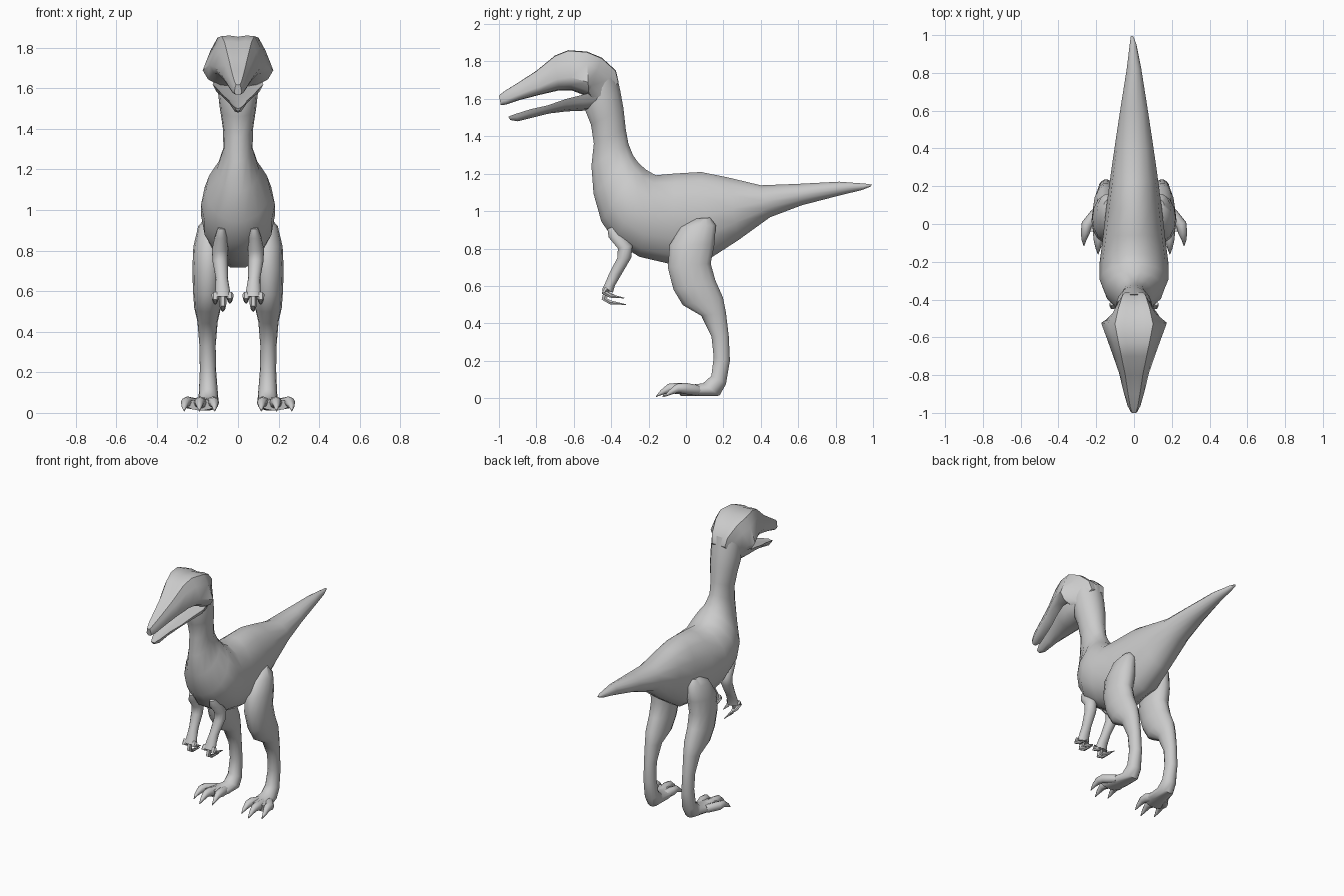
import bpy, bmesh, math
from mathutils import Vector

skin = bpy.data.materials.new("grey skin")
skin.diffuse_color = (0.6, 0.6, 0.6, 1)


def circle(n):
    return [(math.cos(2 * math.pi * i / n), math.sin(2 * math.pi * i / n)) for i in range(n)]


# Cross sections: u = sideways, v = from second profile point (-1) to first (+1)
ROUND = circle(14)
HEAD = [(0, .94), (.3, 1), (.58, .97), (.78, .45), (1, -.35), (.85, -.72), (.5, -.95), (0, -1)]
HEAD += [(-u, v) for u, v in HEAD[-2:0:-1]]
JAW = [(0, .55), (.75, .7), (1, 1), (.85, .1), (.5, -.7), (0, -1)]
JAW += [(-u, v) for u, v in JAW[-2:0:-1]]


def finish(name, bm, angle=50):
    bmesh.ops.recalc_face_normals(bm, faces=bm.faces)
    me = bpy.data.meshes.new(name)
    bm.to_mesh(me)
    bm.free()
    me.materials.append(skin)
    ob = bpy.data.objects.new(name, me)
    bpy.context.collection.objects.link(ob)
    bpy.ops.object.select_all(action='DESELECT')
    ob.select_set(True)
    bpy.context.view_layer.objects.active = ob
    bpy.ops.object.shade_smooth_by_angle(angle=math.radians(angle))
    return ob


def skin_rings(bm, rings):
    loops = [[bm.verts.new(p) for p in r] for r in rings]
    n = len(loops[0])
    for a, b in zip(loops, loops[1:]):
        for i in range(n):
            bm.faces.new((a[i], a[(i + 1) % n], b[(i + 1) % n], b[i]))
    bm.faces.new(loops[0])
    bm.faces.new(loops[-1])


def loft(bm, stations, shape=ROUND):
    """Each station: y1, z1, y2, z2, centre x, half width."""
    rings = []
    for y1, z1, y2, z2, x, w in stations:
        rings.append([(x + u * w, (y1 + y2) / 2 + v * (y1 - y2) / 2,
                       (z1 + z2) / 2 + v * (z1 - z2) / 2) for u, v in shape])
    skin_rings(bm, rings)


def tube(bm, path, n=8):
    """Each path point: x, y, z, radius."""
    pts = [Vector(p[:3]) for p in path]
    rings = []
    for i, p in enumerate(pts):
        t = (pts[min(i + 1, len(pts) - 1)] - pts[max(i - 1, 0)]).normalized()
        side = (Vector((1, 0, 0)) - t * t.x).normalized()
        up = side.cross(t)
        rings.append([p + (side * u + up * v) * path[i][3] for u, v in circle(n)])
    skin_rings(bm, rings)


# Tail, trunk and neck
bm = bmesh.new()
loft(bm, [
    (.995, 1.142, .985, 1.13, -.01, .008), (.96, 1.147, .94, 1.112, -.005, .018),
    (.82, 1.158, .83, 1.085, 0, .038), (.6, 1.147, .62, 1.03, 0, .072),
    (.4, 1.14, .45, .965, 0, .1), (.22, 1.185, .28, .84, 0, .125),
    (.08, 1.215, .12, .735, 0, .145), (-.06, 1.207, -.08, .71, 0, .165),
    (-.16, 1.197, -.25, .75, 0, .182), (-.21, 1.225, -.38, .83, 0, .182),
    (-.25, 1.26, -.455, .94, 0, .158), (-.28, 1.30, -.497, 1.09, 0, .105),
    (-.305, 1.36, -.508, 1.24, 0, .072), (-.32, 1.44, -.495, 1.36, 0, .074),
    (-.332, 1.55, -.51, 1.46, 0, .09), (-.35, 1.65, -.54, 1.535, 0, .1),
    (-.372, 1.745, -.53, 1.60, 0, .1)])
finish("body", bm)

# Skull with upper beak, flared at the cheeks
bm = bmesh.new()
loft(bm, [
    (-.36, 1.69, -.48, 1.55, 0, .085), (-.375, 1.752, -.51, 1.57, 0, .105),
    (-.45, 1.82, -.53, 1.60, 0, .145), (-.53, 1.853, -.52, 1.61, 0, .174),
    (-.63, 1.86, -.61, 1.645, 0, .14), (-.70, 1.832, -.68, 1.645, 0, .115),
    (-.80, 1.75, -.78, 1.622, 0, .08), (-.90, 1.685, -.89, 1.594, 0, .054),
    (-.97, 1.642, -.96, 1.57, 0, .034), (-1, 1.618, -.99, 1.566, 0, .018)], HEAD)
finish("head", bm, 45)

# Lower jaw
bm = bmesh.new()
loft(bm, [
    (-.45, 1.65, -.45, 1.53, 0, .1), (-.56, 1.62, -.54, 1.537, 0, .125),
    (-.64, 1.60, -.64, 1.533, 0, .105), (-.74, 1.565, -.73, 1.522, 0, .075),
    (-.83, 1.545, -.82, 1.5, 0, .05), (-.91, 1.52, -.9, 1.48, 0, .032),
    (-.95, 1.505, -.94, 1.487, 0, .014)], JAW)
finish("lower_jaw", bm, 45)

for name, s in (("right", 1), ("left", -1)):
    # Leg from hip to sole
    bm = bmesh.new()
    loft(bm, [(a, b, c, d, s * x, w) for a, b, c, d, x, w in [
        (.05, .96, .13, .965, .135, .025), (-.03, .915, .162, .925, .138, .058),
        (-.09, .82, .155, .82, .145, .075), (-.1, .70, .135, .72, .148, .077),
        (-.07, .58, .16, .63, .15, .072), (-.02, .497, .2, .54, .15, .066),
        (.08, .44, .215, .46, .15, .05), (.135, .33, .23, .33, .15, .04),
        (.147, .22, .236, .2, .148, .04), (.135, .12, .215, .075, .146, .047),
        (.09, .08, .18, .012, .147, .052), (.02, .072, .05, .01, .165, .068),
        (-.04, .068, -.03, .012, .183, .07)]])
    finish(name + "_leg", bm)

    # Three toes ending in claws
    bm = bmesh.new()
    for x0, x1, x2, tip in ((.14, .122, .115, -.125), (.17, .188, .19, -.16), (.2, .25, .265, -.115)):
        tube(bm, [(s * x0, .06, .042, .028), (s * x1, tip + .11, .052, .03),
                  (s * (x1 + x2) / 2, tip + .07, .053, .024),
                  (s * x2, tip + .03, .03, .013), (s * x2, tip, .008, .002)])
    finish(name + "_toes", bm)

    # Arm from shoulder to palm
    bm = bmesh.new()
    loft(bm, [(a, b, c, d, s * x, w) for a, b, c, d, x, w in [
        (-.42, .905, -.38, .92, .08, .018), (-.415, .86, -.33, .87, .083, .032),
        (-.365, .80, -.285, .815, .088, .04), (-.368, .75, -.292, .75, .088, .038),
        (-.41, .67, -.345, .66, .08, .03), (-.435, .61, -.38, .60, .076, .036),
        (-.452, .575, -.39, .565, .075, .042)]])
    finish(name + "_arm", bm)

    # Three hooked fingers
    bm = bmesh.new()
    for x, y, z in ((.04, -.36, .54), (.075, -.32, .5), (.112, -.33, .535)):
        tube(bm, [(s * x, -.42, .585, .018), (s * x, -.437, z + .03, .017),
                  (s * x, -.405, z + .012, .012), (s * x, y, z, .002)], 6)
    finish(name + "_fingers", bm)
